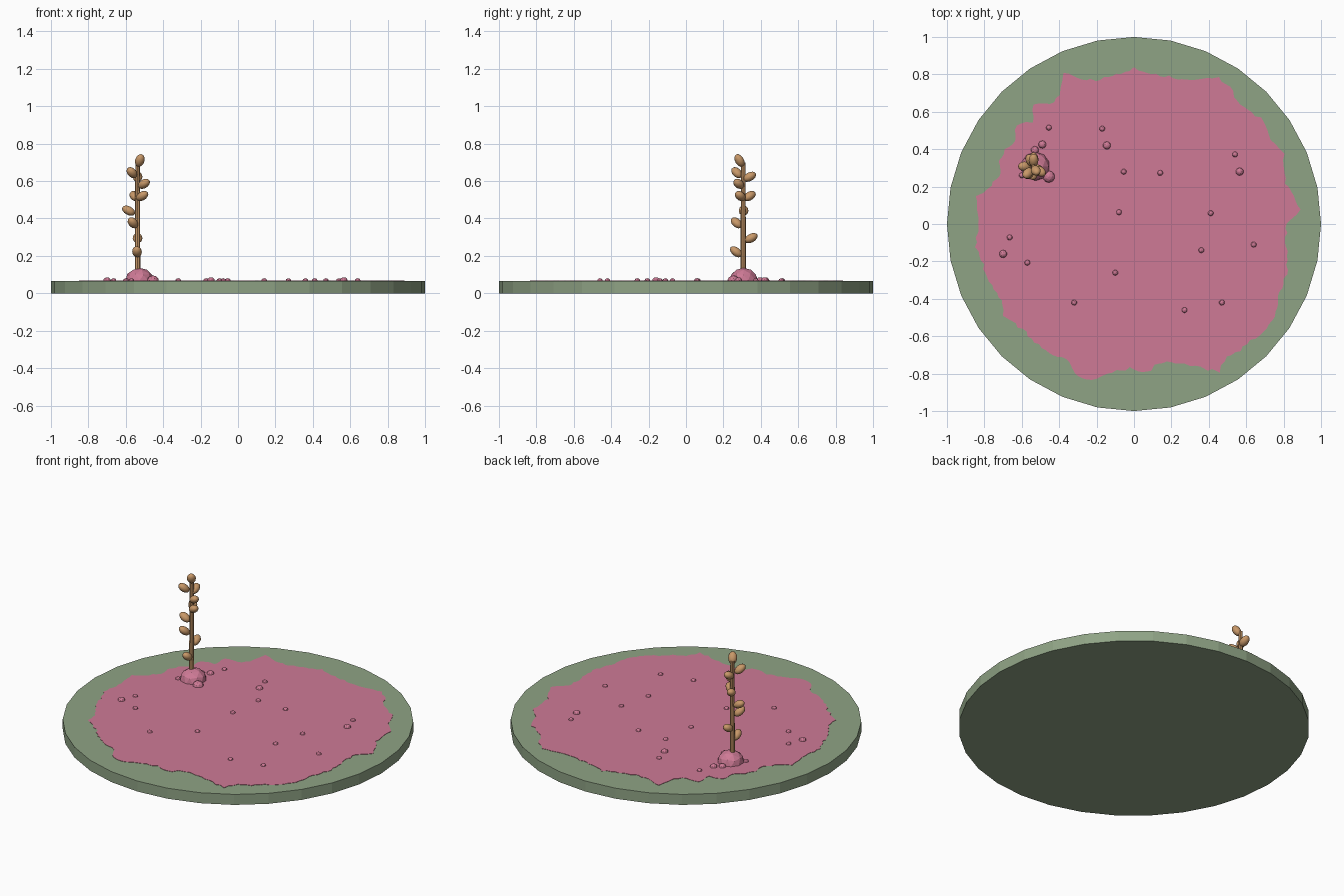
import bpy, bmesh, math, random
from mathutils import Vector, Matrix

if "Cube" in bpy.data.objects:
    bpy.data.objects.remove(bpy.data.objects["Cube"])

random.seed(4)

def material(name, rgb):
    m = bpy.data.materials.new(name)
    m.diffuse_color = (*rgb, 1)
    m.use_nodes = True
    m.node_tree.nodes["Principled BSDF"].inputs["Base Color"].default_value = m.diffuse_color
    return m

GREEN = material("moss green", (0.275, 0.366, 0.235))
PINK = material("petal pink", (0.62, 0.195, 0.305))
TAN = material("dry tan", (0.578, 0.315, 0.140))

def finish(bm, name, mat, smooth=False):
    me = bpy.data.meshes.new(name)
    bmesh.ops.recalc_face_normals(bm, faces=bm.faces)
    for f in bm.faces:
        f.smooth = smooth
    bm.to_mesh(me)
    bm.free()
    me.materials.append(mat)
    ob = bpy.data.objects.new(name, me)
    bpy.context.collection.objects.link(ob)
    return ob

def cylinder(name, mat, sides, r1, r2, x, y, z0, z1):
    bm = bmesh.new()
    bmesh.ops.create_cone(bm, cap_ends=True, segments=sides, radius1=r1, radius2=r2,
                          depth=z1 - z0, matrix=Matrix.Translation((x, y, (z0 + z1) / 2)))
    return finish(bm, name, mat)

TOP = 0.068

# Round base
cylinder("base_disc", GREEN, 32, 1, 1, 0, 0, 0, TOP - 0.002)

# Ragged fallen-petal patch: radius every 5 degrees, counterclockwise from +x
radii = [.82, .90, .86, .84, .86, .88, .86, .87, .88, .86, .86, .89, .90, .85, .82, .81, .81, .81,
         .83, .81, .80, .79, .83, .89, .80, .78, .83, .77, .82, .77, .80, .79, .77, .79, .85, .85,
         .83, .85, .85, .83, .84, .83, .81, .86, .83, .82, .82, .82, .82, .81, .87, .86, .81, .78,
         .77, .80, .75, .77, .79, .85, .91, .86, .88, .88, .90, .91, .88, .86, .86, .85, .83, .81]
bm = bmesh.new()
ring = []
for i, r in enumerate(radii):
    nxt = radii[(i + 1) % len(radii)]
    for k in range(3):
        a = math.radians(5 * (i + k / 3))
        rr = r + (nxt - r) * k / 3 + random.uniform(-0.009, 0.009)
        ring.append((rr * math.cos(a), rr * math.sin(a)))
tops = [bm.verts.new((x, y, TOP)) for x, y in ring]
lows = [bm.verts.new((x, y, TOP - 0.004)) for x, y in ring]
mid = bm.verts.new((0, 0, TOP))
for i in range(len(ring)):
    j = (i + 1) % len(ring)
    bm.faces.new((mid, tops[i], tops[j]))
    bm.faces.new((tops[i], lows[i], lows[j], tops[j]))
finish(bm, "petal_patch", PINK)

# Scattered pebbles
pebbles = {
    0.015: [(-.455, .515), (-.17, .51), (-.055, .28), (.14, .273), (.54, .372), (.41, .058),
            (-.08, .063), (.36, -.14), (.64, -.11), (-.665, -.072), (-.57, -.207),
            (-.10, -.26), (-.32, -.42), (.27, -.46), (.47, -.42), (-.60, .26)],
    0.021: [(-.145, .42), (.565, .28), (-.70, -.16), (-.49, .425), (-.53, .395)],
    0.032: [(-.455, .253)]}
bm = bmesh.new()
for r, spots in pebbles.items():
    for x, y in spots:
        bmesh.ops.create_icosphere(bm, subdivisions=2, radius=r,
            matrix=Matrix.Translation((x, y, TOP)) @ Matrix.Diagonal((1, 1, 0.85, 1)))
finish(bm, "pebbles", PINK)

# Faceted mound at the foot of the plant
bm = bmesh.new()
bmesh.ops.create_icosphere(bm, subdivisions=2, radius=1,
    matrix=Matrix.Translation((-.527, .308, TOP)) @ Matrix.Diagonal((.077, .077, .068, 1)))
finish(bm, "mound", PINK)

# Stem
SX, SY = -.537, .306
cylinder("stem", TAN, 8, 0.015, 0.012, SX, SY, 0.10, 0.70)

# Leaves: plump ellipsoids pointing outward and up
leaves = [(-.54, .268, .222), (-.537, .348, .295), (-.562, .270, .377), (-.585, .308, .442),
          (-.512, .290, .520), (-.553, .340, .520), (-.503, .282, .585),
          (-.537, .340, .623), (-.567, .272, .645), (-.525, .286, .71)]
bm = bmesh.new()
for x, y, z in leaves:
    out = Vector((x - SX, y - SY, 0)).normalized()
    lift = 1.6 if z > 0.7 else 0.55
    if y < 0.275:
        lift = 0.8
    rot = (out + Vector((0, 0, lift))).to_track_quat('X', 'Z').to_matrix().to_4x4()
    bmesh.ops.create_uvsphere(bm, u_segments=12, v_segments=8, radius=1,
        matrix=Matrix.Translation((x, y, z)) @ rot @ Matrix.Diagonal((.038, .026, .023, 1)))
finish(bm, "leaves", TAN, smooth=True)
